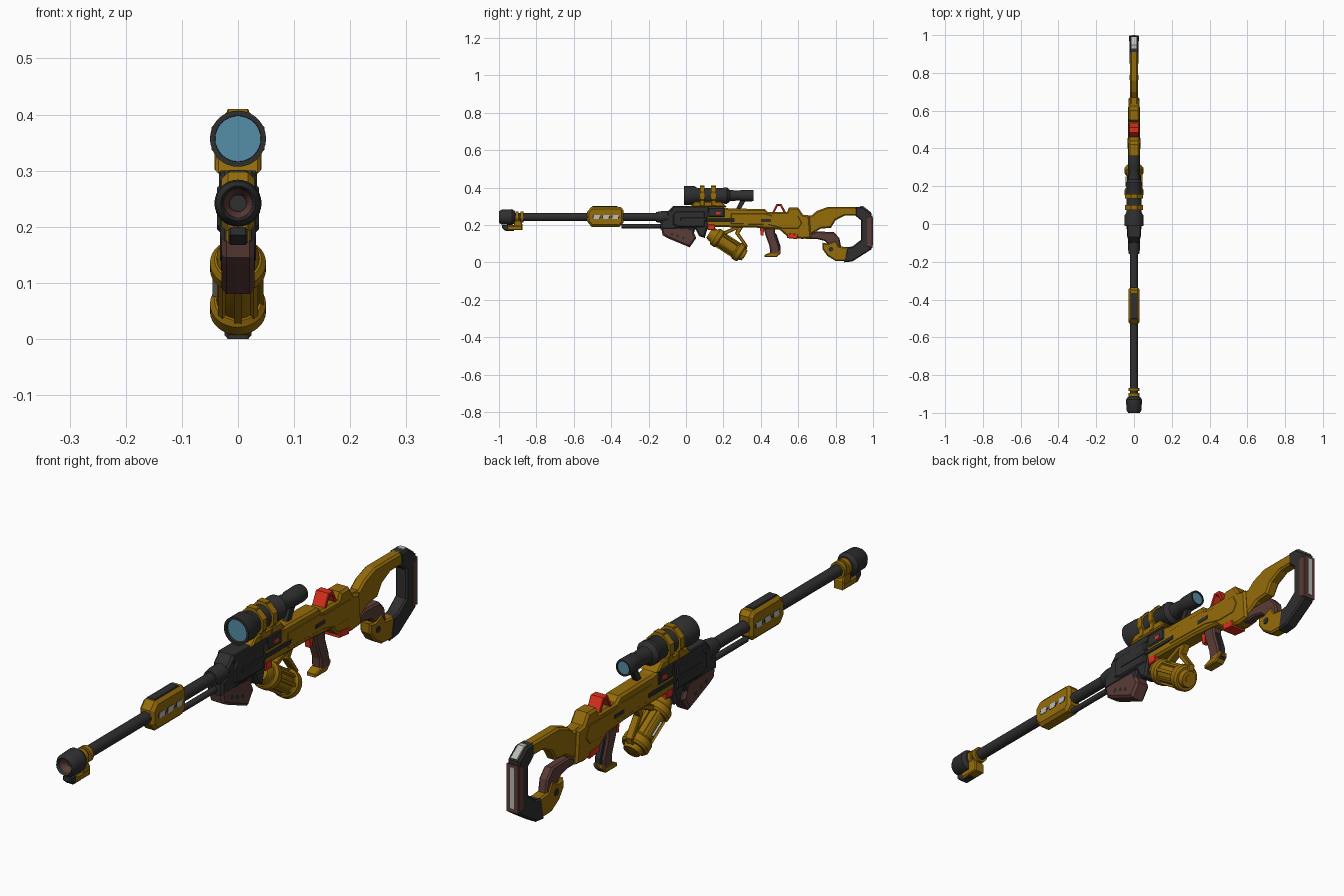
import bpy, bmesh, math
from mathutils import Matrix

def material(name, rgb):
    m = bpy.data.materials.new(name)
    m.diffuse_color = (*rgb, 1)
    return m

GOLD = material("gold", (0.30, 0.15, 0.003))
DARK = material("dark_grey", (0.028, 0.028, 0.030))
BROWN = material("brown", (0.105, 0.045, 0.038))
RED = material("red", (0.72, 0.03, 0.012))
BLUE = material("lens_blue", (0.09, 0.27, 0.39))
SILVER = material("silver", (0.50, 0.50, 0.48))

def finish(name, bm, mat, smooth=False):
    bmesh.ops.recalc_face_normals(bm, faces=bm.faces)
    me = bpy.data.meshes.new(name)
    bm.to_mesh(me)
    bm.free()
    me.materials.append(mat)
    if smooth:
        me.polygons.foreach_set("use_smooth", [True] * len(me.polygons))
        me.set_sharp_from_angle(angle=math.radians(35))
    ob = bpy.data.objects.new(name, me)
    bpy.context.collection.objects.link(ob)
    return ob

def prism(name, pts, hw, mat, chamfer=0.0):
    """Side profile of (y, z) points extruded across x, with chamfered rims."""
    bm = bmesh.new()
    face = bm.faces.new([bm.verts.new((-hw, y, z)) for y, z in pts])
    ext = bmesh.ops.extrude_face_region(bm, geom=[face], use_keep_orig=True)
    bmesh.ops.translate(bm, vec=(2 * hw, 0, 0),
                        verts=[g for g in ext["geom"] if isinstance(g, bmesh.types.BMVert)])
    bmesh.ops.recalc_face_normals(bm, faces=bm.faces)
    if chamfer:
        rim = [e for e in bm.edges if abs(e.verts[0].co.x - e.verts[1].co.x) < 1e-6]
        bmesh.ops.bevel(bm, geom=rim, offset=chamfer, segments=1, affect='EDGES', clamp_overlap=True)
    return finish(name, bm, mat)

def box(name, y0, y1, z0, z1, hw, mat, chamfer=0.0):
    return prism(name, [(y0, z0), (y1, z0), (y1, z1), (y0, z1)], hw, mat, chamfer)

def disc(name, y, z, r, hw, mat, sides=10):
    return prism(name, [(y + r * math.cos(2 * math.pi * k / sides), z + r * math.sin(2 * math.pi * k / sides))
                        for k in range(sides)], hw, mat)

def lathe(name, prof, z, mat, sides=32, y=0.0, tilt=0.0, phase=0.0):
    """Profile of (distance, radius) turned about an axis along +y, optionally tilted."""
    bm = bmesh.new()
    rings = []
    for d, r in prof:
        rings.append([bm.verts.new((r * math.sin(a), d, r * math.cos(a)))
                      for a in [phase + 2 * math.pi * i / sides for i in range(sides)]])
    for a, b in zip(rings, rings[1:]):
        for i in range(sides):
            j = (i + 1) % sides
            bm.faces.new((a[i], a[j], b[j], b[i]))
    bmesh.ops.remove_doubles(bm, verts=bm.verts, dist=1e-5)
    bm.transform(Matrix.Translation((0, y, z)) @ Matrix.Rotation(tilt, 4, 'X'))
    return finish(name, bm, mat, sides > 8)

def rod(name, y0, y1, r, z, mat, **kw):
    return lathe(name, [(y0, 0), (y0, r), (y1, r), (y1, 0)], z, mat, **kw)

BZ, SZ = 0.242, 0.357   # barrel and scope axis heights

# Barrel and muzzle
rod("barrel", -0.94, 0.05, 0.021, BZ, DARK)
lathe("muzzle_brake", [(-0.96, 0), (-0.96, 0.024), (-0.995, 0.027), (-1.0, 0.031), (-0.985, 0.04), (-0.93, 0.042),
                       (-0.915, 0.032), (-0.91, 0)], BZ, DARK)
lathe("muzzle_bore_ring", [(-0.958, 0.015), (-0.966, 0.015), (-0.985, 0.0255), (-0.958, 0.0245), (-0.958, 0.015)],
      BZ, BROWN)
for i, y in enumerate((-0.912, -0.885)):
    rod(f"muzzle_collar_{i}", y, y + 0.016, 0.029, BZ, GOLD)
prism("muzzle_bracket", [(-0.92, 0.175), (-0.875, 0.175), (-0.875, 0.205), (-0.89, 0.23), (-0.92, 0.23)],
      0.02, GOLD, 0.004)
prism("muzzle_lower_block", [(-0.985, 0.185), (-0.965, 0.168), (-0.92, 0.168), (-0.92, 0.2), (-0.985, 0.2)],
      0.017, DARK, 0.004)
box("muzzle_lower_trim", -0.955, -0.875, 0.172, 0.196, 0.021, GOLD, 0.004)

# Mid barrel shroud with slots
prism("barrel_shroud", [(-0.53, 0.22), (-0.505, 0.19), (-0.355, 0.19), (-0.335, 0.21), (-0.335, 0.28),
                        (-0.35, 0.297), (-0.505, 0.297), (-0.53, 0.27)], 0.029, GOLD, 0.011)
prism("shroud_top_plate", [(-0.515, 0.285), (-0.365, 0.285), (-0.365, 0.301), (-0.50, 0.301)], 0.017, DARK, 0.002)
for i in range(3):
    y = -0.495 + i * 0.05
    prism(f"shroud_slot_{i}", [(y, 0.231), (y + 0.032, 0.231), (y + 0.042, 0.242), (y + 0.032, 0.254), (y, 0.254),
                               (y - 0.006, 0.242)], 0.0295, DARK)
    prism(f"shroud_vent_{i}", [(y, 0.232), (y + 0.030, 0.232), (y + 0.036, 0.253), (y + 0.003, 0.253)], 0.0302, SILVER)
rod("lower_rod", -0.345, 0.0, 0.011, 0.193, DARK, sides=16)

# Dark front receiver
prism("front_receiver", [(-0.135, 0.175), (-0.135, 0.225), (-0.105, 0.235), (-0.10, 0.27), (-0.07, 0.30), (0.12, 0.30),
                         (0.12, 0.20), (0.10, 0.13), (0.07, 0.14), (0.05, 0.18)], 0.032, DARK, 0.008)
prism("receiver_cheek", [(-0.07, 0.20), (-0.04, 0.19), (0.10, 0.19), (0.10, 0.275), (-0.05, 0.275), (-0.07, 0.255)],
      0.037, DARK, 0.005)
prism("receiver_top", [(-0.08, 0.27), (-0.065, 0.30), (0.12, 0.30), (0.12, 0.27)], 0.034, DARK, 0.003)
box("receiver_side_rail", -0.03, 0.11, 0.222, 0.240, 0.039, DARK, 0.003)
lathe("barrel_nut", [(-0.16, 0), (-0.16, 0.027), (-0.13, 0.032), (-0.09, 0.032), (-0.09, 0)], BZ, DARK)
prism("foregrip_mount", [(-0.12, 0.20), (-0.10, 0.15), (0.03, 0.13), (0.06, 0.20)], 0.029, DARK, 0.006)
prism("foregrip", [(-0.135, 0.195), (-0.125, 0.145), (-0.10, 0.13), (0.02, 0.08), (0.055, 0.13), (0.03, 0.185)],
      0.0295, BROWN, 0.009)
for i in range(3):
    disc(f"foregrip_hole_{i}", -0.075 + i * 0.03, 0.150 - i * 0.010, 0.008, 0.0300, DARK)

# Gold main body
prism("main_body", [(0.10, 0.19), (0.10, 0.295), (0.20, 0.295), (0.23, 0.288), (0.42, 0.285), (0.44, 0.268),
                    (0.54, 0.268), (0.55, 0.292), (0.60, 0.292), (0.625, 0.255), (0.66, 0.248), (0.67, 0.13),
                    (0.62, 0.125), (0.54, 0.14), (0.50, 0.175), (0.38, 0.185)], 0.030, GOLD, 0.008)
prism("body_side_panel", [(0.24, 0.205), (0.44, 0.20), (0.52, 0.18), (0.60, 0.18), (0.62, 0.21), (0.60, 0.25),
                          (0.46, 0.25), (0.42, 0.262), (0.24, 0.262)], 0.032, GOLD, 0.003)
box("body_side_rail", 0.10, 0.26, 0.218, 0.234, 0.0345, DARK, 0.002)
box("body_side_slot", 0.40, 0.455, 0.217, 0.231, 0.0335, DARK)
box("ejection_frame", 0.12, 0.205, 0.243, 0.292, 0.034, DARK, 0.004)
box("ejection_port", 0.16, 0.185, 0.256, 0.27, 0.0350, RED)
box("magazine_release", 0.115, 0.155, 0.172, 0.203, 0.031, RED, 0.003)
prism("rear_lower_catch", [(0.54, 0.130), (0.595, 0.124), (0.60, 0.15), (0.54, 0.157)], 0.0315, RED, 0.003)
prism("rear_sight", [(0.46, 0.265), (0.484, 0.312), (0.511, 0.312), (0.535, 0.265),
                     (0.522, 0.265), (0.504, 0.301), (0.491, 0.301), (0.473, 0.265)], 0.026, RED, 0.002)

# Scope with mount and clamps
prism("scope_mount", [(0.02, 0.295), (0.05, 0.325), (0.19, 0.325), (0.22, 0.295)], 0.040, GOLD, 0.005)
lathe("scope_tube", [(0.01, 0), (0.01, 0.040), (-0.01, 0.041), (-0.01, 0.05), (0.045, 0.05), (0.06, 0.041), (0.20, 0.041),
                     (0.205, 0.044), (0.22, 0.044), (0.235, 0.030), (0.285, 0.026), (0.295, 0.030), (0.35, 0.031),
                     (0.362, 0.029), (0.362, 0.024), (0.352, 0.023), (0.352, 0)], SZ, DARK)
rod("front_lens", 0.0, 0.012, 0.0405, SZ, BLUE)
rod("eye_lens", 0.348, 0.358, 0.0235, SZ, BLUE)
for i, y in enumerate((0.075, 0.135)):
    rod(f"scope_clamp_{i}", y, y + 0.025, 0.0515, SZ, GOLD, sides=8, phase=math.pi / 8)
    box(f"clamp_cap_{i}", y, y + 0.025, 0.39, 0.41, 0.02, GOLD, 0.003)
    box(f"clamp_foot_{i}", y, y + 0.025, 0.30, 0.335, 0.042, GOLD, 0.003)
prism("eyepiece_strut", [(0.265, 0.28), (0.29, 0.28), (0.325, 0.34), (0.295, 0.34)], 0.010, DARK, 0.002)

# Tilted canister magazine
TILT = -math.radians(33)
MAG = dict(z=0.158, y=0.125, tilt=TILT)
lathe("magazine_core", [(0, 0), (0, 0.030), (0.02, 0.038), (0.20, 0.038), (0.225, 0.03), (0.225, 0)], mat=GOLD, **MAG)
for n, a, b, r in (("top", 0.03, 0.07, 0.050), ("bottom", 0.165, 0.208, 0.050)):
    lathe(f"magazine_{n}_ring", [(a, 0), (a, r - 0.008), (a + 0.010, r), (b - 0.008, r), (b, r - 0.006), (b, 0)],
          mat=GOLD, **MAG)
rod("magazine_end_plug", 0.22, 0.227, 0.016, mat=GOLD, **MAG)
for i in range(8):
    silver = i == 6   # gauge strip on the left side
    bm = bmesh.new()
    bmesh.ops.create_cube(bm, size=1, matrix=Matrix.Translation((0, MAG["y"], MAG["z"]))
                          @ Matrix.Rotation(TILT, 4, 'X') @ Matrix.Rotation(i * math.pi / 4, 4, 'Y')
                          @ Matrix.Translation((0, 0.118, 0.04))
                          @ Matrix.Diagonal((0.005 if silver else 0.012, 0.06 if silver else 0.11, 0.010, 1)))
    finish(f"magazine_rib_{i}", bm, SILVER if silver else GOLD)
prism("magazine_bracket", [(0.20, 0.165), (0.27, 0.195), (0.31, 0.195), (0.285, 0.155), (0.33, 0.09), (0.32, 0.055),
                           (0.305, 0.07), (0.312, 0.088), (0.262, 0.155), (0.27, 0.175), (0.205, 0.145)],
      0.014, GOLD, 0.003)

# Trigger and pistol grip
prism("trigger", [(0.395, 0.185), (0.418, 0.185), (0.414, 0.145), (0.40, 0.142)], 0.010, RED)
prism("pistol_grip", [(0.415, 0.185), (0.475, 0.185), (0.478, 0.145), (0.50, 0.08), (0.50, 0.04), (0.45, 0.04),
                      (0.447, 0.085), (0.425, 0.145)], 0.020, BROWN, 0.006)
prism("grip_back_strap", [(0.475, 0.16), (0.484, 0.15), (0.506, 0.085), (0.506, 0.045), (0.49, 0.045), (0.49, 0.08)],
      0.011, DARK, 0.002)
prism("grip_foot", [(0.42, 0.028), (0.485, 0.028), (0.506, 0.05), (0.506, 0.065), (0.455, 0.055), (0.42, 0.04)],
      0.020, GOLD, 0.004)

# Skeleton stock
prism("stock_upper_arm", [(0.62, 0.255), (0.67, 0.25), (0.70, 0.275), (0.76, 0.297), (0.91, 0.297), (0.93, 0.25),
                          (0.85, 0.25), (0.80, 0.225), (0.775, 0.185), (0.72, 0.18), (0.67, 0.15), (0.62, 0.14)],
      0.021, GOLD, 0.007)
prism("stock_lower_grip", [(0.64, 0.145), (0.64, 0.125), (0.70, 0.125), (0.74, 0.115), (0.78, 0.08), (0.83, 0.08),
                           (0.82, 0.13), (0.79, 0.162), (0.70, 0.165)], 0.018, BROWN, 0.006)
prism("stock_lower_body", [(0.73, 0.105), (0.76, 0.10), (0.80, 0.118), (0.82, 0.085), (0.88, 0.08), (0.88, 0.005),
                           (0.80, 0.007), (0.755, 0.035), (0.73, 0.07)], 0.022, GOLD, 0.006)
disc("stock_bolt", 0.775, 0.07, 0.013, 0.024, DARK, 8)
prism("butt_frame", [(0.905, 0.297), (0.945, 0.297), (0.992, 0.262), (0.992, 0.07), (0.89, 0.005), (0.845, 0.0),
                     (0.86, 0.08), (0.89, 0.085), (0.935, 0.12), (0.935, 0.225), (0.905, 0.25)], 0.024, DARK, 0.006)
prism("butt_cap", [(0.93, 0.29), (0.93, 0.300), (0.948, 0.300), (0.99, 0.268), (0.98, 0.255)], 0.014, SILVER, 0.002)
prism("butt_pad", [(0.966, 0.085), (0.998, 0.075), (0.998, 0.25), (0.966, 0.24)], 0.0255, BROWN, 0.003)
box("butt_strip", 0.99, 1.0, 0.09, 0.24, 0.008, SILVER)
